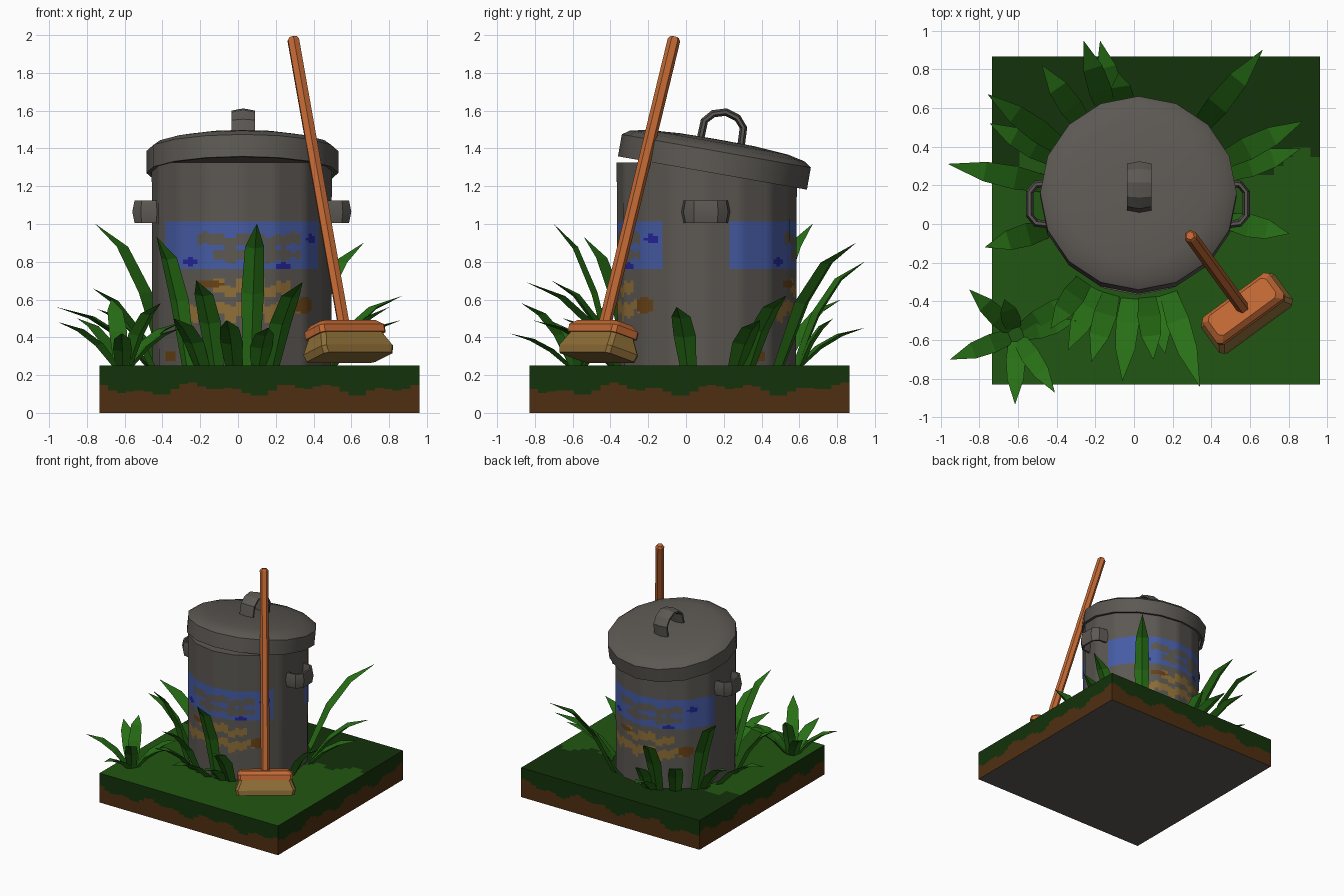
import bpy, bmesh, math
from math import sin, cos, pi, atan2
from mathutils import Vector, Matrix

if "Cube" in bpy.data.objects:
    bpy.data.objects.remove(bpy.data.objects["Cube"])


def material(name, r, g, b):
    m = bpy.data.materials.new(name)
    m.diffuse_color = [((c / 255 + 0.055) / 1.055) ** 2.4 for c in (r, g, b)] + [1]
    m.use_nodes = True
    m.node_tree.nodes["Principled BSDF"].inputs["Base Color"].default_value = m.diffuse_color
    return m


metal = material("grey metal", 92, 88, 83)
blue = material("faded blue paint", 70, 92, 165)
navy = material("dark blue paint", 36, 36, 155)
tan = material("tan", 142, 110, 55)
rust = material("rust brown", 105, 66, 22)
wood = material("orange wood", 195, 105, 52)
blade_green = material("blade green", 40, 112, 22)
turf = material("turf green", 34, 86, 18)
dark_turf = material("dark turf green", 19, 50, 10)
soil = material("soil brown", 80, 47, 18)


def finish(name, bm, mats, smooth=None, matrix=None):
    bmesh.ops.recalc_face_normals(bm, faces=bm.faces[:])
    me = bpy.data.meshes.new(name)
    bm.to_mesh(me)
    bm.free()
    for m in mats:
        me.materials.append(m)
    ob = bpy.data.objects.new(name, me)
    bpy.context.collection.objects.link(ob)
    if matrix:
        ob.matrix_world = matrix
    if smooth:
        bpy.ops.object.select_all(action='DESELECT')
        bpy.context.view_layer.objects.active = ob
        ob.select_set(True)
        bpy.ops.object.shade_smooth_by_angle(angle=math.radians(smooth))
    return ob


def loft(bm, rings, caps=True):
    """Skin a list of closed rings of points."""
    vs = [[bm.verts.new(p) for p in r] for r in rings]
    n = len(vs[0])
    for a, b in zip(vs, vs[1:]):
        for i in range(n):
            bm.faces.new((a[i], a[(i + 1) % n], b[(i + 1) % n], b[i]))
    if caps:
        bm.faces.new(vs[0])
        bm.faces.new(vs[-1])


def circle(r, z, n=16):
    return [(r * cos(2 * pi * i / n), r * sin(2 * pi * i / n), z) for i in range(n)]


def rect(hx, hy, z, c=0.02):
    return [(hx, -hy + c, z), (hx, hy - c, z), (hx - c, hy, z), (-hx + c, hy, z),
            (-hx, hy - c, z), (-hx, -hy + c, z), (-hx + c, -hy, z), (hx - c, -hy, z)]


# Ground block: turf on top with a ragged edge over soil, bare underside
bm = bmesh.new()
bmesh.ops.create_cube(bm, size=1)
bmesh.ops.subdivide_edges(bm, edges=bm.edges[:], cuts=35, use_grid_fill=True)
bm.transform(Matrix.Translation((0.113, 0.018, 0.126)) @ Matrix.Diagonal((1.695, 1.695, 0.252, 1)))
for f in bm.faces:
    p = f.calc_center_median()
    if p.z < 0.0001:
        f.material_index = 3
    elif p.z > 0.2519:
        edge = 0.30 + 0.06 * sin(9 * p.x) + 0.04 * sin(23 * p.x + 1)
        f.material_index = 1 if p.y > edge else 0
    else:
        t = p.x + p.y if abs(f.normal.x) > 0.5 else p.x - p.y
        drip = 0.125 + 0.022 * sin(11 * t + 1) + 0.018 * sin(25 * t)
        f.material_index = 2 if p.z < drip else 1
finish("ground_block", bm, [turf, dark_turf, soil, metal])

# Bin body: sixteen sides, painted by angle and height
CX, CY, SIDES, SUB = 0.02, 0.11, 16, 6


def paint(x, y, z):
    s = 1 if y < 0 else -1
    b = atan2(s * x, -s * y)
    w = 0.012 * sin(13 * b) + 0.01 * sin(29 * b + 2)

    def spot(b0, z0, rb, rz):
        return ((b - b0) / rb) ** 2 + ((z - z0) / rz) ** 2 < 1
    if 0.76 < z < 1.01 and not -0.24 < y < 0.12:
        if spot(0.9, 0.92, 0.09, 0.025) or spot(-0.65, 0.80, 0.1, 0.02) or spot(0.5, 0.78, 0.12, 0.015):
            return 2
        if -0.5 < b < 0.75 and 0.885 + w < z < 0.945 + w:
            return 0
        if -0.3 < b < 0.7 and 0.81 + w < z < 0.865 - w:
            return 0
        return 1
    if spot(-0.38, 0.68, 0.16, 0.022) or spot(0.78, 0.57, 0.15, 0.045) or spot(-0.95, 0.3, 0.1, 0.03):
        return 4
    if -0.35 < b < 0.6 and 0.63 + w < z < 0.70 + 2 * w:
        return 3
    if -0.75 < b < 0.75 and 0.51 + 2 * w < z < 0.585 + w:
        return 3
    return 0


def bin_ring(z, r):
    c = [Vector(p) for p in circle(r, z)]
    return [c[i].lerp(c[(i + 1) % SIDES], k / SUB) for i in range(SIDES) for k in range(SUB)]


bm = bmesh.new()
loft(bm, [bin_ring(0.25 + 1.075 * i / 86, 0.473 + 0.004 * i / 86) for i in range(87)])
for f in bm.faces:
    p = f.calc_center_median()
    f.material_index = paint(p.x, p.y, p.z) if len(f.verts) == 4 else 0
finish("bin_body", bm, [metal, blue, navy, tan, rust], 30, Matrix.Translation((CX, CY, 0)))

# Lid: domed, hollow below, tilted down to the back
lid_frame = Matrix.Translation((0.023, 0.14, 1.27)) @ Matrix.Rotation(math.radians(-10), 4, 'X')
bm = bmesh.new()
loft(bm, [circle(r, z) for r, z in ((0.48, 0.06), (0.485, 0), (0.508, 0), (0.508, 0.118),
                                    (0.47, 0.145), (0.38, 0.165), (0.2, 0.178), (0.03, 0.18))])
finish("lid", bm, [metal], 32, lid_frame)


# Handles: a ridged strap swept along an arch (out = local z, span = local y)
def strap(name, path, matrix, half_width):
    bm = bmesh.new()
    rings = []
    for i, (y, z) in enumerate(path):
        a, b = path[max(i - 1, 0)], path[min(i + 1, len(path) - 1)]
        t = Vector((0, b[0] - a[0], b[1] - a[1])).normalized()
        n = Vector((0, -t.z, t.y))
        c = Vector((0, y, z))
        rings.append([c + Vector((w * half_width, 0, 0)) + n * h for w, h in
                      ((-1, 0.008), (0, 0.02), (1, 0.008), (1, -0.008), (0, -0.02), (-1, -0.008))])
    loft(bm, rings)
    finish(name, bm, [metal], 25, matrix)


strap("lid_handle", [(-0.11, -0.02), (-0.105, 0.1), (-0.065, 0.145), (0, 0.165),
                     (0.065, 0.145), (0.105, 0.1), (0.11, -0.02)],
      lid_frame @ Matrix.Translation((0.005, 0.015, 0.165)), 0.063)
side_path = [(-0.11, -0.03), (-0.1, 0.055), (-0.06, 0.088), (0.06, 0.088), (0.1, 0.055), (0.11, -0.03)]
for name, s in (("right_handle", 1), ("left_handle", -1)):
    strap(name, side_path, Matrix.Translation((CX + s * 0.472, CY - 0.005, 1.065))
          @ Matrix.Rotation(s * pi / 2, 4, 'Y'), 0.06)

# Broom: built upright, then leaned on the bin
top, foot = Vector((0.29, -0.06, 1.99)), Vector((0.56, -0.43, 0.465))
axis = (top - foot).normalized()
along = Vector((-axis.y, axis.x, 0)).normalized() * -1
across = axis.cross(along)
broom = Matrix((along, across, axis)).transposed().to_4x4()
broom.translation = foot
length = (top - foot).length
bm = bmesh.new()
loft(bm, [circle(0.034, -0.02, 6), circle(0.034, length - 0.015, 6), circle(0.022, length, 6)])
finish("broom_stick", bm, [wood], None, broom)
bm = bmesh.new()
loft(bm, [rect(0.185, 0.065, 0.008), rect(0.215, 0.088, -0.02), rect(0.215, 0.088, -0.06)])
finish("broom_head", bm, [wood], None, broom)
bm = bmesh.new()
loft(bm, [rect(0.2, 0.075, -0.055), rect(0.235, 0.105, -0.14), rect(0.225, 0.1, -0.18)])
finish("broom_bristles", bm, [tan], None, broom)


# Grass blades: keeled strips that arch from root to tip
def blade(bm, base, tip, width):
    base, tip = Vector(base), Vector(tip)
    d = tip - base
    flat = Vector((d.x, d.y, 0))
    side = Vector((-d.y, d.x, 0)).normalized()
    keel = flat.normalized() * 0.025 + Vector((0, 0, -0.012))
    rings = []
    for h, v, w in ((0, 0, 0.75), (0.3, 0.52, 1), (0.62, 0.84, 0.85), (1, 1, 0.02)):
        c = base + flat * h + Vector((0, 0, d.z * v))
        rings.append([c - side * width * w / 2, c + keel * w, c + side * width * w / 2])
    loft(bm, rings)


# Ring of blades around the bin, given by their tips
around = [(-0.43, -0.54, 0.93), (-0.34, -0.65, 0.5), (-0.22, -0.71, 0.7), (-0.06, -0.81, 0.49),
          (0.10, -0.70, 1.0), (0.34, -0.84, 0.69), (0.16, -0.67, 0.45), (0.80, -0.05, 0.56),
          (0.86, 0.39, 0.49), (0.87, 0.53, 0.62), (0.665, 0.90, 0.9), (-0.08, 0.78, 0.5),
          (-0.175, 0.945, 0.45), (-0.26, 0.945, 0.8), (-0.475, 0.82, 0.6), (-0.755, 0.67, 1.0),
          (-0.745, 0.52, 0.55), (-0.96, 0.31, 0.56), (-0.77, -0.12, 0.66)]
bm = bmesh.new()
for x, y, z in around:
    d = Vector((x - CX, y - CY, 0)).normalized() * 0.49
    blade(bm, (CX + d.x, CY + d.y, 0.245), (x, y, z), 0.12)
finish("grass_around_bin", bm, [blade_green])

# Separate tuft at the front left corner
tuft = [(-0.85, -0.34, 0.5), (-0.30, -0.36, 0.48), (-0.95, -0.70, 0.48), (-0.615, -0.93, 0.42),
        (-0.41, -0.87, 0.58), (-0.30, -0.50, 0.45), (-0.67, -0.39, 0.6)]
bm = bmesh.new()
for x, y, z in tuft:
    d = Vector((x + 0.61, y + 0.57, 0)).normalized() * 0.03
    blade(bm, (-0.61 + d.x, -0.57 + d.y, 0.245), (x, y, z), 0.1)
finish("grass_tuft", bm, [blade_green])
